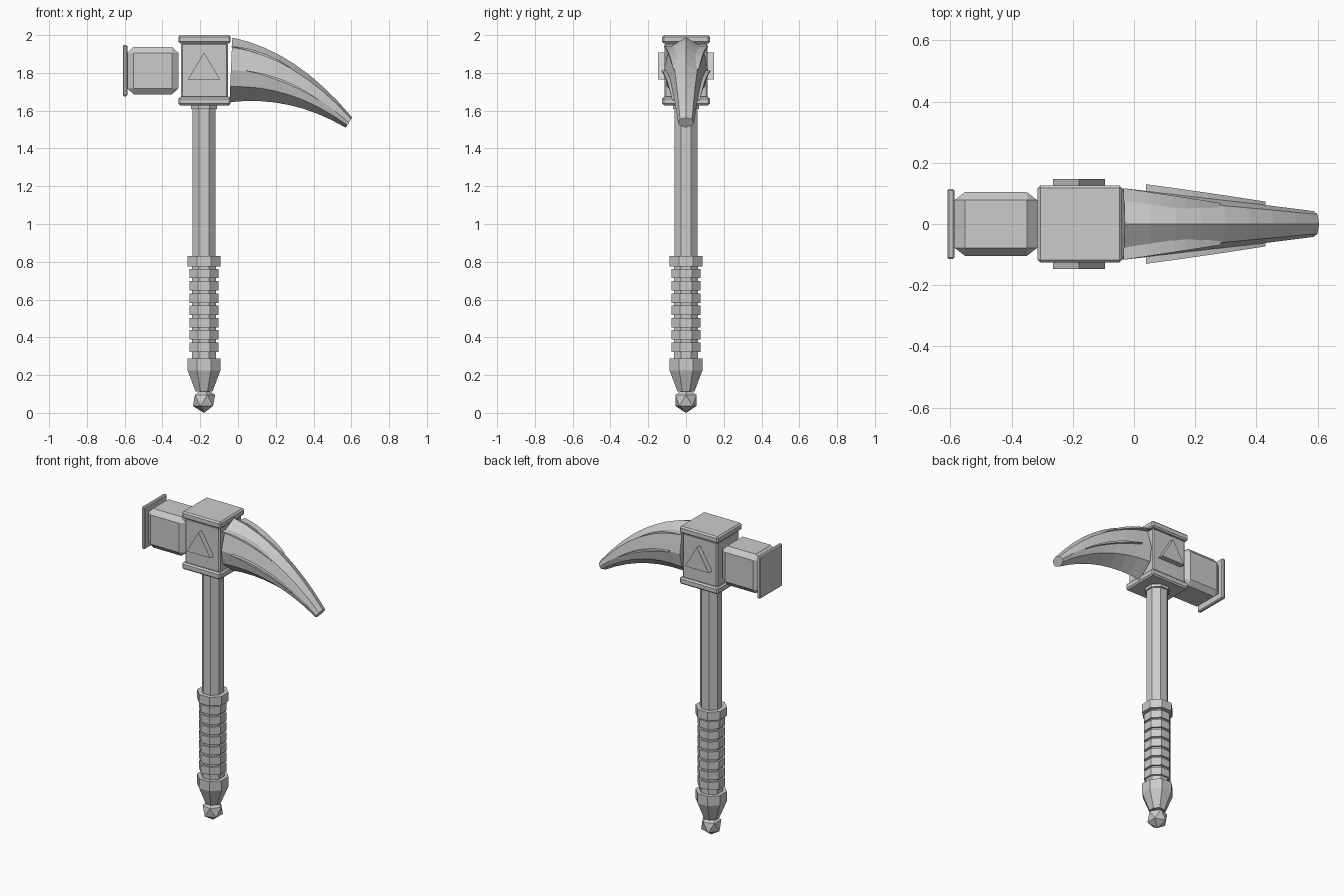
import bpy, bmesh, math
from mathutils import Vector

old = bpy.data.objects.get("Cube")
if old:
    bpy.data.objects.remove(old, do_unlink=True)

metal = bpy.data.materials.new("grey_metal")
metal.use_nodes = True
GREY = (0.6, 0.6, 0.6, 1)
metal.diffuse_color = GREY
metal.node_tree.nodes["Principled BSDF"].inputs["Base Color"].default_value = GREY

AXIS = -0.18      # x of the handle axis
HEAD_Z = 1.812    # height of the head centre


def finish(name, bm):
    bmesh.ops.recalc_face_normals(bm, faces=bm.faces)
    mesh = bpy.data.meshes.new(name)
    bm.to_mesh(mesh)
    bm.free()
    mesh.materials.append(metal)
    obj = bpy.data.objects.new(name, mesh)
    bpy.context.collection.objects.link(obj)
    return obj


def skin(name, rings):
    """Join closed rings of points into a capped solid."""
    bm = bmesh.new()
    loops = [[bm.verts.new(p) for p in ring] for ring in rings]
    n = len(loops[0])
    for a, b in zip(loops, loops[1:]):
        for i in range(n):
            j = (i + 1) % n
            bm.faces.new((a[i], a[j], b[j], b[i]))
    bm.faces.new(loops[0][::-1])
    bm.faces.new(loops[-1])
    return finish(name, bm)


def octagon_turn(name, profile):
    """Eight-sided solid about the handle axis from (half width, z) pairs."""
    rings = []
    for half, z in profile:
        r = half / math.cos(math.pi / 8)
        angles = [(i + 0.5) * math.pi / 4 for i in range(8)]
        rings.append([(AXIS + r * math.cos(a), r * math.sin(a), z) for a in angles])
    return skin(name, rings)


def box(name, centre, half, bevel=0.0, relative=False):
    """Chamfered box; a relative chamfer scales with each half size."""
    bm = bmesh.new()
    bmesh.ops.create_cube(bm, size=2)
    if not relative:
        bmesh.ops.scale(bm, vec=half, verts=bm.verts)
    bmesh.ops.bevel(bm, geom=bm.edges[:], offset=bevel, segments=1, affect='EDGES')
    if relative:
        bmesh.ops.scale(bm, vec=half, verts=bm.verts)
    bmesh.ops.translate(bm, vec=centre, verts=bm.verts)
    return finish(name, bm)


def bezier(points, t):
    a, b, c = (Vector(p) for p in points)
    return a * (1 - t) ** 2 + b * 2 * t * (1 - t) + c * t * t


# Handle: shaft, collar, ribbed grip and tapered pommel
octagon_turn("shaft", [(0.061, 0.78), (0.061, 1.64)])
octagon_turn("shaft_collar", [(0.07, 1.61), (0.07, 1.64)])
grip = [(0.064, 0.26)]
for i in range(7):
    low = 0.323 + i * 0.065
    grip += [(0.064, low), (0.076, low), (0.076, low + 0.05), (0.064, low + 0.05)]
grip += [(0.064, 0.775), (0.087, 0.775), (0.087, 0.83), (0.061, 0.83)]
octagon_turn("ribbed_grip", grip)
octagon_turn("pommel", [(0.045, 0.113), (0.087, 0.225), (0.087, 0.287)])

# Faceted gem at the foot
bm = bmesh.new()
bmesh.ops.create_icosphere(bm, subdivisions=1, radius=0.066)
bmesh.ops.translate(bm, vec=(AXIS, 0, 0.066), verts=bm.verts)
finish("foot_gem", bm)

# Head block with a cap above and below
box("head_block", (-0.177, 0, HEAD_Z), (0.124, 0.113, 0.146), 0.008)
for name, z in (("top_cap", 1.978), ("bottom_cap", 1.65)):
    box(name, (-0.177, 0, z), (0.138, 0.126, 0.022), 0.009)

# Raised triangles on the front and back of the block
for name, side in (("front_triangle", -1), ("back_triangle", 1)):
    outline = [(-0.265, 1.765), (-0.095, 1.765), (AXIS, 1.908)]
    skin(name, [[(x, side * y, z) for x, z in outline] for y in (0.1, 0.147)])

# Hammer side
box("hammer_body", (-0.451, 0, HEAD_Z), (0.135, 0.104, 0.126), 0.25, True)
box("hammer_plate", (-0.598, 0, HEAD_Z), (0.012, 0.115, 0.136), 0.006)

# Curved claw: section swept between a top ridge and an underside curve
ridge = [(-0.03, 1.987), (0.312, 1.917), (0.605, 1.563)]
under = [(-0.045, 1.645), (0.277, 1.683), (0.57, 1.51)]
half_section = [(0.75, 0.85), (1.0, 0.5), (0.85, 0.24)]
section = [(0, 1)] + half_section + [(0, 0)]
section += [(-w, h) for w, h in reversed(half_section)]
rings = []
for i in range(9):
    t = i / 8
    top, low = bezier(ridge, t), bezier(under, t)
    width = 0.117 + (0.042 - 0.117) * t
    ring = []
    for w, h in section:
        p = low.lerp(top, h)
        ring.append((p.x, w * width, p.y))
    rings.append(ring)
skin("claw", rings)


def fin(name, path, y_start, y_end, depth, side):
    """Slim tapering strip that stands out from the claw's flank."""
    rings = []
    for i in range(9):
        t = i / 8
        p = bezier(path, t)
        y = y_start + (y_end - y_start) * t
        thick = 0.0015 + 0.005 * math.sin(math.pi * t)
        rings.append([(p.x, side * (y - d), p.y + s * thick)
                      for d, s in ((0, -1), (0, 1), (depth, 1), (depth, -1))])
    skin(name, rings)


for label, side in (("front", -1), ("back", 1)):
    fin(label + "_flank_fin", [(0.04, 1.812), (0.25, 1.775), (0.43, 1.655)],
        0.13, 0.073, 0.04, side)
    fin(label + "_upper_fin", [(-0.035, 1.94), (0.13, 1.92), (0.285, 1.82)],
        0.117, 0.068, 0.04, side)
